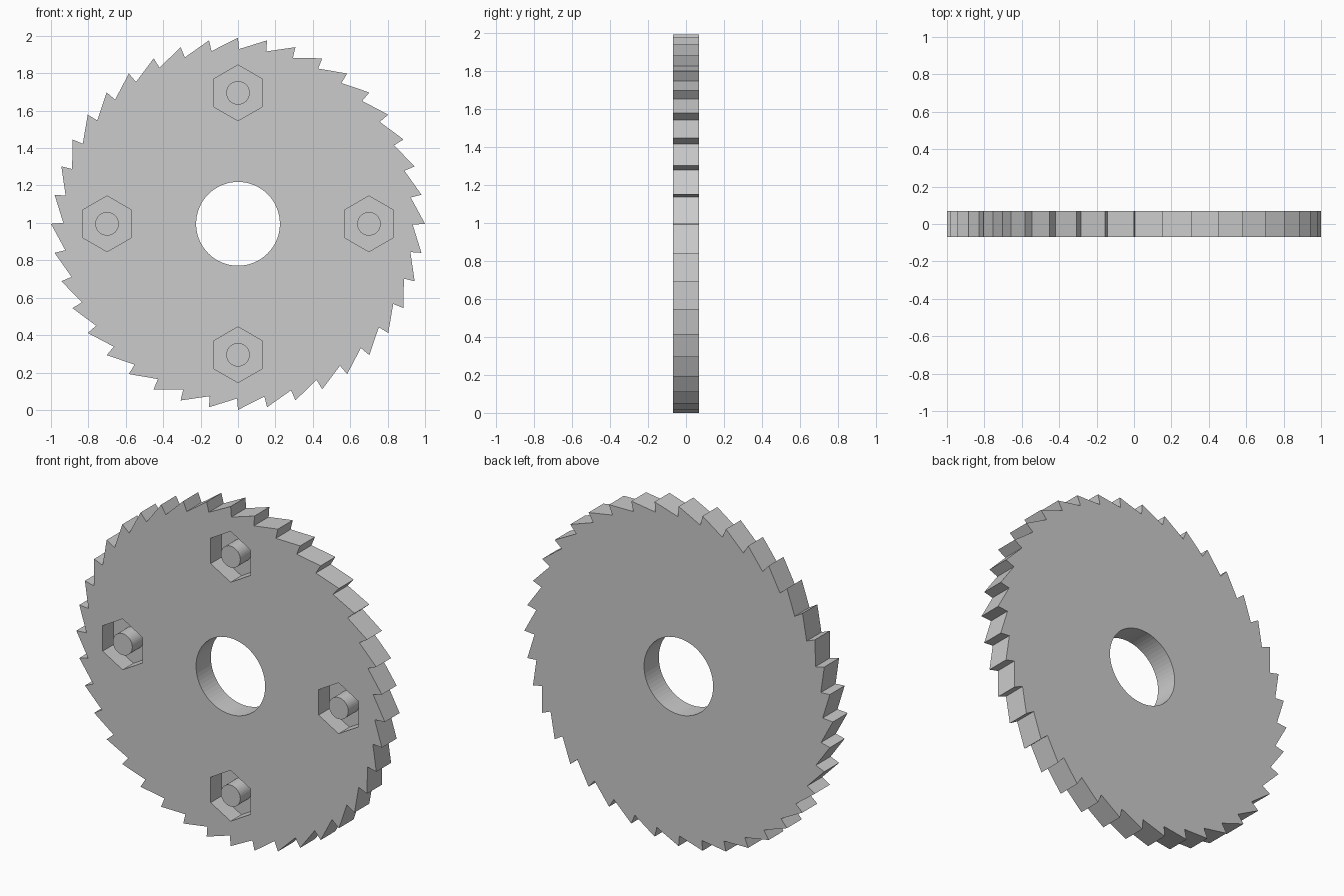
import bpy, bmesh
from math import sin, cos, pi, radians

if "Cube" in bpy.data.objects:
    bpy.data.objects.remove(bpy.data.objects["Cube"])

HALF = 0.0685          # half thickness of the blade
CZ = 0.995             # height of the axle
TEETH = 40
DEPTH = 0.10           # depth of the hexagonal pockets


def prism(name, pts, y0, y1):
    """Extrude an x-z outline from y0 (front) to y1 (back)."""
    bm = bmesh.new()
    front = bm.faces.new([bm.verts.new((x, y0, z)) for x, z in pts])
    ext = bmesh.ops.extrude_face_region(bm, geom=[front], use_keep_orig=True)
    moved = [g for g in ext["geom"] if isinstance(g, bmesh.types.BMVert)]
    bmesh.ops.translate(bm, verts=moved, vec=(0, y1 - y0, 0))
    bmesh.ops.recalc_face_normals(bm, faces=bm.faces)
    mesh = bpy.data.meshes.new(name)
    bm.to_mesh(mesh)
    bm.free()
    obj = bpy.data.objects.new(name, mesh)
    bpy.context.collection.objects.link(obj)
    return obj


def ring(cx, cz, r, sides):
    """Regular polygon with a corner pointing up."""
    return [(cx + r * sin(2 * pi * i / sides), cz + r * cos(2 * pi * i / sides))
            for i in range(sides)]


def cut(target, cutter):
    """Subtract the cutter from the target, then remove it."""
    mod = target.modifiers.new("cut", 'BOOLEAN')
    mod.operation = 'DIFFERENCE'
    mod.solver = 'EXACT'
    mod.object = cutter
    bpy.context.view_layer.objects.active = target
    bpy.ops.object.modifier_apply(modifier=mod.name)
    bpy.data.objects.remove(cutter)


# Saw-toothed blade: each tooth has a radial face and a long sloping back
outline = []
for i in range(TEETH):
    a = 2 * pi * i / TEETH
    tip = 1.0 if i in (0, TEETH // 2) else 0.993
    if i in (TEETH // 4, 3 * TEETH // 4):
        tip = 0.995
    for r, ang in ((0.934, a - radians(0.3)), (tip, a)):
        outline.append((r * cos(ang), CZ + r * sin(ang)))
blade = prism("toothed_blade", outline, -HALF, HALF)

# Axle hole
cut(blade, prism("axle_cutter", ring(0, CZ, 0.224, 64), -0.2, 0.2))

# Four hexagonal pockets in the front, each with a round stud flush with the face
for i, side in enumerate(("right", "top", "left", "bottom")):
    x = 0.70 * cos(i * pi / 2)
    z = CZ + 0.70 * sin(i * pi / 2)
    cut(blade, prism("pocket_cutter", ring(x, z, 0.149, 6), -0.2, -HALF + DEPTH))
    prism(side + "_stud", ring(x, z, 0.063, 32), -HALF, -HALF + DEPTH)
